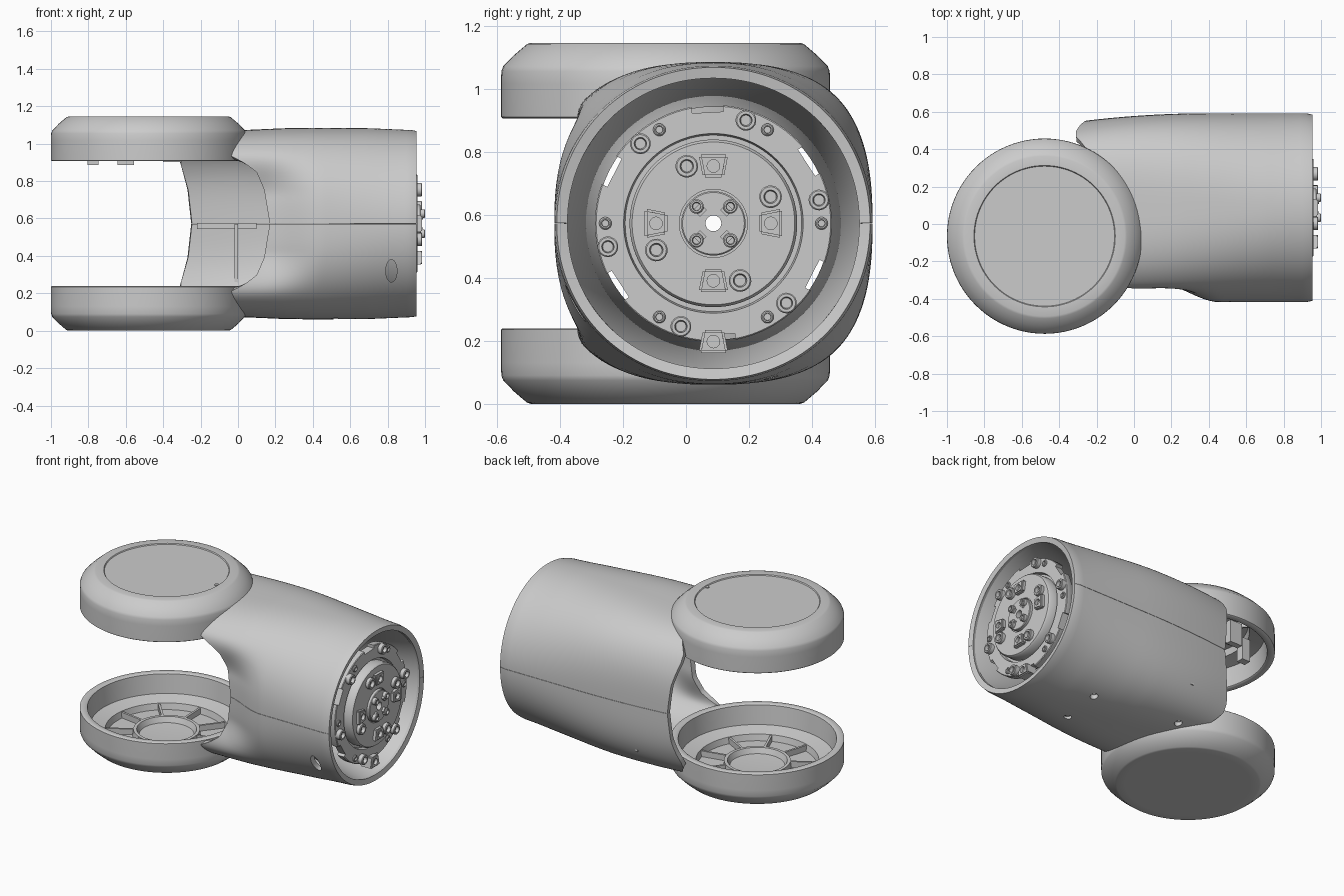
import bpy, bmesh
from math import sin, cos, pi, radians, degrees
from mathutils import Matrix, Vector

if "Cube" in bpy.data.objects:
    bpy.data.objects.remove(bpy.data.objects["Cube"])

T = Matrix.Translation
CY, CZ = 0.087, 0.5725
# tube axis frame: local x -> world y, local y -> world z, local z -> world x
AXIS = T((0, CY, CZ)) @ Matrix(((0, 0, 1, 0), (1, 0, 0, 0), (0, 1, 0, 0), (0, 0, 0, 1)))


def finish(name, bm, fix=True):
    if fix:
        bmesh.ops.recalc_face_normals(bm, faces=bm.faces)
    me = bpy.data.meshes.new(name)
    bm.to_mesh(me)
    bm.free()
    ob = bpy.data.objects.new(name, me)
    bpy.context.collection.objects.link(ob)
    return ob


def lathe(name, prof, m, segs=24, closed=False, turn=0.0):
    """Revolve (radius, height) points around local z."""
    bm = bmesh.new()
    rings = [[bm.verts.new(m @ Vector((r * cos(turn + 2 * pi * k / segs),
                                       r * sin(turn + 2 * pi * k / segs), h)))
              for k in range(segs)] for r, h in prof]
    n = len(prof)
    for i in range(n if closed else n - 1):
        a, b = rings[i], rings[(i + 1) % n]
        for k in range(segs):
            j = (k + 1) % segs
            bm.faces.new((a[k], a[j], b[j], b[k]))
    bmesh.ops.remove_doubles(bm, verts=bm.verts, dist=1e-5)
    return finish(name, bm)


def boxes(name, items):
    """One object from (matrix, size) boxes."""
    bm = bmesh.new()
    for m, s in items:
        bmesh.ops.create_cube(bm, size=1, matrix=m @ Matrix.Diagonal((*s, 1)))
    return finish(name, bm)


def apply(ob, mod):
    bpy.context.view_layer.objects.active = ob
    bpy.ops.object.modifier_apply(modifier=mod.name)


def cut(ob, cutter):
    mod = ob.modifiers.new("cut", 'BOOLEAN')
    mod.operation, mod.solver, mod.object = 'DIFFERENCE', 'EXACT', cutter
    apply(ob, mod)
    bpy.data.objects.remove(cutter)


def screw(name, m, rad, h0, h1):
    d = h1 - min(0.02, (h1 - h0) * 0.6)
    return lathe(name, [(0, h0), (rad, h0), (rad, h1 - 0.004), (rad - 0.004, h1),
                        (rad * 0.6, h1), (rad * 0.5, d), (0, d)], m, 18)


def smooth(a, b, x):
    t = min(1, max(0, (x - a) / (b - a)))
    return t * t * (3 - 2 * t)


def interp(tab, x):
    for (x0, y0), (x1, y1) in zip(tab, tab[1:]):
        if x <= x1:
            return y0 + (y1 - y0) * (x - x0) / (x1 - x0)
    return tab[-1][1]


# ---- tubular body shell: two halves with a scooped fork opening
EDGE = [(0, -.25), (20, -.27), (36, -.31), (42, -.31), (47, -.285), (54, -.25), (60, -.22),
        (70, -.11), (80, -.045), (90, -.01), (105, .01), (120, 0), (130, -.045), (140, -.04),
        (145, .04), (150, .10), (160, .14), (180, .17)]
HEIGHT = [(-.35, .485), (0, .499), (.25, .51), (.4, .512), (.7, .51), (.93, .5), (.955, .495)]
END = 0.955


def body_point(th, x, side):
    n = 3.15 - 1.1 * smooth(-.2, .95, x)
    a = .505 - .008 * smooth(.92, END, x)
    b = interp(HEIGHT, x)
    c, s = cos(th), sin(th)
    r = 1 / ((abs(c) / a) ** n + (abs(s) / b) ** n) ** (1 / n)
    y = r * c
    # front scoop and inward taper at the back
    y += .105 * (1 - smooth(.12, .46, x)) * smooth(radians(136), radians(164), th)
    y -= .045 * (max(0, .4 - x) / .7) ** 2 * (1 - smooth(radians(30), radians(75), th))
    return Vector((x, CY + y, CZ + side * r * s))


def body_half(name, side, nt=90, nx=36):
    bm = bmesh.new()
    grid = []
    for i in range(nt + 1):
        th = radians(0.1 + 179.8 * i / nt)
        x0 = interp(EDGE, degrees(th))
        grid.append([bm.verts.new(body_point(th, x0 + (END - x0) * j / nx, side))
                     for j in range(nx + 1)])
    for i in range(nt):
        for j in range(nx):
            f = [grid[i][j], grid[i + 1][j], grid[i + 1][j + 1], grid[i][j + 1]]
            bm.faces.new(f if side > 0 else f[::-1])
    ob = finish(name, bm, False)
    mod = ob.modifiers.new("wall", 'SOLIDIFY')
    mod.thickness, mod.offset = 0.035, -1
    apply(ob, mod)
    return ob


body_half("body_upper", 1)
lower = body_half("body_lower", -1)

# tapering liner that closes the gap around the flange
lathe("body_liner", [(.466, .93), (.37, .5), (.375, .49), (.47, .91)], AXIS, 96, True)

# side drain hole and recessed screws underneath
hole = T((.82, -.1, .32)) @ Matrix.Rotation(pi / 2, 4, 'X') @ Matrix.Diagonal((.03, .06, 1, 1))
cut(lower, lathe("hole_cutter", [(0, 0), (1, 0), (1, .5), (0, .5)], hole, 28))
for x, y, z in [(.52, 0, .075), (.54, .27, .10), (-.07, .33, .11)]:
    cut(lower, lathe("screw_cutter", [(0, -.2), (.024, -.2), (.024, .2), (0, .2)], T((x, y, z)), 20))
    screw("underside_screw", T((x, y, z)) @ Matrix.Rotation(pi, 4, 'X'), .022, -.03, -.003)

# ledge and post on the inside of the back wall
boxes("inner_ledge", [(T((-.06, .525, .56)), (.32, .03, .03)),
                      (T((-.01, .515, .41)), (.02, .04, .32))])

# ---- two joint caps, the upper one mirrored
for name, base, dip in [("lower", T((-.478, -.065, 0)), 0),
                        ("upper", T((-.478, -.065, 1.145)) @ Matrix.Diagonal((1, 1, -1, 1)), .006)]:
    lathe(name + "_cap", [(0, dip), (.374, dip), (.378, 0), (.428, 0), (.44, .004), (.48, .038),
                          (.515, .074), (.521, .09), (.522, .13), (.522, .235), (.517, .239),
                          (.482, .239), (.476, .234), (.462, .11), (.37, .09), (.36, .05),
                          (.205, .05), (.2, .09), (.18, .09), (.165, .055), (0, .045)], base, 96)
    boxes(name + "_cap_ribs", [(base @ Matrix.Rotation(2 * pi * (k + .3) / 9, 4, 'Z')
                                @ T((.28, 0, .065)), (.17, .014, .045)) for k in range(9)])

# small clips hanging from the upper cap, pip on its top
boxes("cap_clips", [(T((-.775, .10, .96)), (.06, .05, .15)), (T((-.6, .22, .96)), (.09, .04, .15)),
                    (T((-.35, .18, .97)), (.1, .04, .135))])
lathe("cap_pip", [(0, 0), (.012, 0), (.012, .008), (0, .008)], T((-.115, -.06, 1.137)), 12)

# ---- output flange in the open end
flange = lathe("flange", [(.025, .80), (.30, .80), (.30, .865), (.372, .865), (.376, .87), (.376, .911),
                          (.372, .915), (.285, .915), (.28, .89), (.266, .89), (.266, .95),
                          (.258, .96), (.108, .96), (.108, .95), (.102, .95), (.102, .972),
                          (.098, .976), (.025, .976)], AXIS, 96, True)
cut(flange, boxes("notch_cutter", [(AXIS @ Matrix.Rotation(radians(33 + 60 * k), 4, 'Z')
                                    @ T((.375, 0, .9)), (.045, .1, .2)) for k in range(6)]))


def polar(deg, r):
    return AXIS @ Matrix.Rotation(radians(deg), 4, 'Z') @ T((r, 0, 0))


def key(name, m, h0, h1):
    """Wedge-shaped lug, wider away from the axis."""
    bm = bmesh.new()
    lo, hi = ([bm.verts.new(m @ Vector((x, y, h))) for x, y in
               ((-.036, -.033), (.036, -.047), (.036, .047), (-.036, .033))] for h in (h0, h1))
    bm.faces.new(hi)
    bm.faces.new(lo)
    for i in range(4):
        bm.faces.new((lo[i], lo[i - 1], hi[i - 1], hi[i]))
    bmesh.ops.recalc_face_normals(bm, faces=bm.faces)
    bmesh.ops.bevel(bm, geom=bm.edges[:], offset=.007, segments=2, affect='EDGES')
    ob = finish(name, bm)
    cut(ob, lathe("key_cutter", [(0, h1 - .02), (.02, h1 - .02), (.02, h1 + .1), (0, h1 + .1)], m, 20))


for k in range(6):
    screw("rim_bolt", polar(12.5 + 60 * k, .343), .033, .9, .945)
    screw("rim_pin", polar(60 * k, .343), .02, .9, .925)
for k in range(4):
    screw("face_bolt", polar(25 + 90 * k, .2), .036, .95, .985)
    key("face_key", polar(90 * k, .182), .95, .985)
    screw("hub_bolt", polar(45 + 90 * k, .076), .023, .95, 1.0)
    # raised hub quadrant
    boxes("hub_bar", [(polar(45 + 90 * k, .06) @ T((0, 0, .975)), (.03, .03, .03))])
key("rim_key", polar(270, .375), .865, .95)

# ---- shading
bpy.ops.object.select_all(action='SELECT')
bpy.context.view_layer.objects.active = flange
bpy.ops.object.shade_smooth_by_angle(angle=radians(40))
